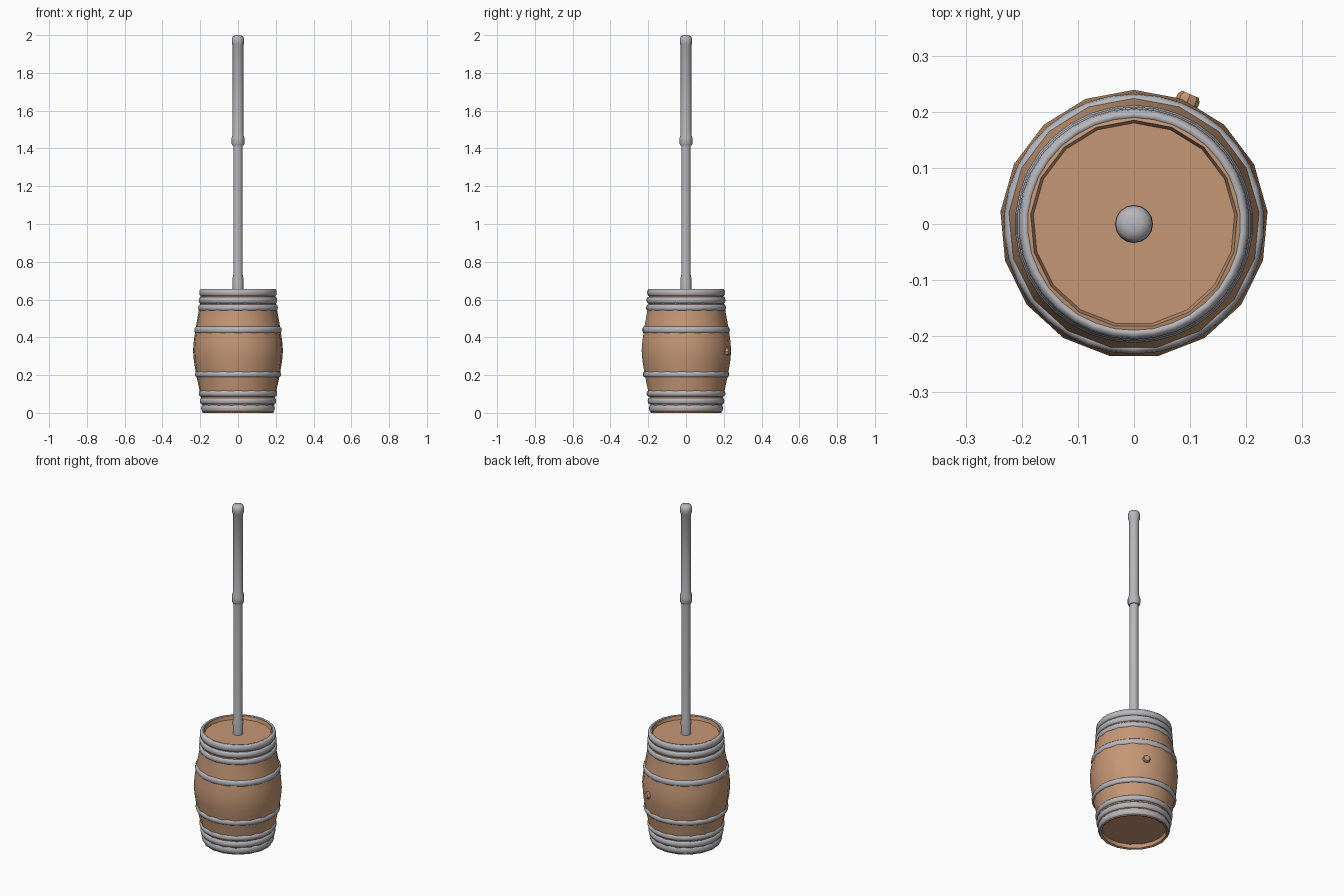
import bpy, bmesh, math
from mathutils import Vector

cube = bpy.data.objects.get("Cube")
if cube:
    bpy.data.objects.remove(cube, do_unlink=True)


def material(name, colour):
    mat = bpy.data.materials.new(name)
    mat.use_nodes = True
    mat.diffuse_color = (*colour, 1)
    mat.node_tree.nodes["Principled BSDF"].inputs["Base Color"].default_value = (*colour, 1)
    return mat


wood = material("warm wood", (0.56, 0.31, 0.18))
metal = material("grey metal", (0.47, 0.47, 0.50))


def lathe(name, profile, sides, mat, closed=False, angle=40):
    """Spin a (radius, height) profile around z, with a vertex column on +y."""
    bm = bmesh.new()
    rings = []
    for r, z in profile:
        if r == 0:
            rings.append([bm.verts.new((0, 0, z))] * sides)
            continue
        ring = []
        for i in range(sides):
            a = math.pi / 2 + math.tau * i / sides
            ring.append(bm.verts.new((r * math.cos(a), r * math.sin(a), z)))
        rings.append(ring)
    pairs = list(zip(rings, rings[1:]))
    if closed:
        pairs.append((rings[-1], rings[0]))
    for low, high in pairs:
        for i in range(sides):
            j = (i + 1) % sides
            corners = dict.fromkeys((low[i], low[j], high[j], high[i]))
            bm.faces.new(list(corners))
    bmesh.ops.recalc_face_normals(bm, faces=bm.faces)
    return finish(name, bm, mat, angle)


def finish(name, bm, mat, angle):
    mesh = bpy.data.meshes.new(name)
    bm.to_mesh(mesh)
    bm.free()
    mesh.materials.append(mat)
    obj = bpy.data.objects.new(name, mesh)
    bpy.context.collection.objects.link(obj)
    bpy.ops.object.select_all(action="DESELECT")
    obj.select_set(True)
    bpy.context.view_layer.objects.active = obj
    bpy.ops.object.shade_smooth_by_angle(angle=math.radians(angle))
    return obj


# Barrel: recessed bottom head, bulging staves, recessed top head
lathe("barrel", [
    (0, 0.025), (0.172, 0.025), (0.176, 0.004), (0.188, 0.0),
    (0.196, 0.08), (0.222, 0.20), (0.235, 0.28), (0.239, 0.33),
    (0.235, 0.38), (0.225, 0.45), (0.203, 0.57), (0.196, 0.652),
    (0.185, 0.655), (0.18, 0.635), (0, 0.635)], 17, wood)

# Hoops: rounded bands, given as centre height, outer radius and half height
hoops = [(0.025, 0.196, 0.020), (0.063, 0.203, 0.018), (0.103, 0.209, 0.016),
         (0.204, 0.229, 0.016), (0.439, 0.232, 0.018), (0.557, 0.212, 0.017),
         (0.597, 0.209, 0.018), (0.637, 0.206, 0.020)]
for number, (z, radius, half) in enumerate(hoops, 1):
    section = [(radius - 0.011 + 0.011 * math.cos(a), z + half * math.sin(a))
               for a in (math.tau * k / 10 for k in range(10))]
    lathe(f"hoop_{number}", section, 34, metal, closed=True, angle=60)

# Pole with a foot collar
lathe("pole", [
    (0, 0.62), (0.028, 0.62), (0.029, 0.71), (0.025, 0.73),
    (0.024, 1.43), (0, 1.43)], 16, metal)

# Grip with a lower collar and a domed end
lathe("grip", [
    (0, 1.415), (0.029, 1.415), (0.034, 1.425), (0.034, 1.455),
    (0.028, 1.475), (0.028, 1.945), (0.033, 1.955), (0.033, 1.98),
    (0.027, 1.994), (0.014, 1.999), (0, 2.0)], 16, metal, angle=60)

# Bung plug on the back of the barrel
bung = lathe("bung", [(0, 0), (0.021, 0), (0.021, 0.03), (0.016, 0.037), (0, 0.037)],
             8, wood, angle=30)
outward = Vector((0.4, 0.92, 0)).normalized()
bung.rotation_euler = outward.to_track_quat("Z", "Y").to_euler()
bung.location = outward * 0.215 + Vector((0, 0, 0.325))
